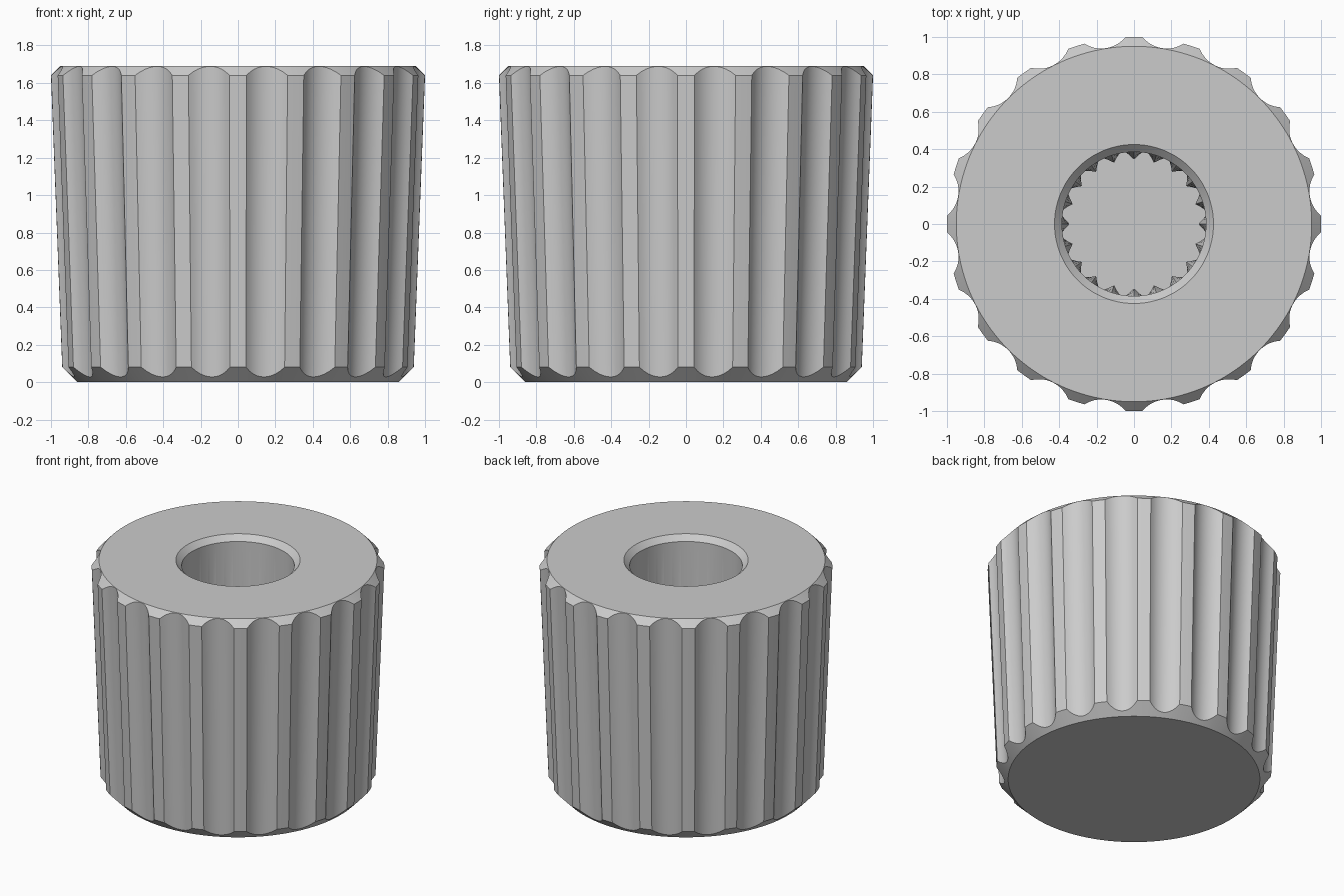
import bpy, bmesh, math

if "Cube" in bpy.data.objects:
    bpy.data.objects.remove(bpy.data.objects["Cube"])

RIBS = 20
STEP = math.radians(360 / RIBS)
RIDGE = math.radians(2.6)            # half angle of each flat ridge
FLUTE_SEGS = 10
FLUTE_R, FLUTE_D = 0.163, 1.113      # flute radius, distance of its axis
Z_TOP, Z_SHOULDER, SLOPE = 1.69, 1.64, 0.0385
R_BASE, R_TOP = 0.86, 0.95
BORE_R, BORE_FLOOR, TOOTH_DEPTH = 0.385, 0.4, 0.04

grey = bpy.data.materials.new("grey plastic")
grey.diffuse_color = (0.6, 0.6, 0.6, 1)
grey.use_nodes = True
grey.node_tree.nodes["Principled BSDF"].inputs["Base Color"].default_value = grey.diffuse_color

# Angles within one rib sector: ridge centre, ridge edge, flute, ridge edge
flute_step = (STEP - 2 * RIDGE) / FLUTE_SEGS
sector = [0] + [RIDGE + i * flute_step for i in range(FLUTE_SEGS + 1)]
tooth_half = RIDGE + 3 * flute_step


def outer_radius(a):
    """Radius of the fluted wall at shoulder height."""
    if a < RIDGE + 1e-6 or a > STEP - RIDGE - 1e-6:
        return 1.0
    p = a - STEP / 2
    return FLUTE_D * math.cos(p) - math.sqrt(FLUTE_R ** 2 - (FLUTE_D * math.sin(p)) ** 2)


def column(a):
    """Radius/height profile from the base edge, over the top, to the bore floor."""
    w = outer_radius(a)
    z_low = (w - SLOPE * Z_SHOULDER - R_BASE) / (1 - SLOPE)
    rise = (1 - w) / (1 + SLOPE)
    tooth = BORE_R - TOOTH_DEPTH * max(0, 1 - min(a, STEP - a) / tooth_half)
    return [(R_BASE, 0), (R_BASE + z_low, z_low),          # lower chamfer
            (1 - rise, Z_SHOULDER + rise), (R_TOP, Z_TOP),  # upper chamfer
            (0.425, Z_TOP), (BORE_R, 1.65),                 # bore chamfer
            (BORE_R, 1.15), (tooth, 1.0), (tooth, BORE_FLOOR)]  # splined bore


bm = bmesh.new()
cols = []
for rib in range(RIBS):
    for a in sector:
        t = rib * STEP + a
        cols.append([bm.verts.new((r * math.cos(t), r * math.sin(t), z))
                     for r, z in column(a)])

# Skin neighbouring columns, then close the base and the bore floor
for c, d in zip(cols, cols[1:] + cols[:1]):
    for i in range(len(c) - 1):
        bm.faces.new((c[i], d[i], d[i + 1], c[i + 1]))
bm.faces.new([c[0] for c in reversed(cols)])
bm.faces.new([c[-1] for c in cols])
# Merge the coincident points where teeth have no lead-in slope change
bmesh.ops.remove_doubles(bm, verts=bm.verts, dist=1e-6)
bmesh.ops.recalc_face_normals(bm, faces=bm.faces)

mesh = bpy.data.meshes.new("fluted_knob")
bm.to_mesh(mesh)
bm.free()
mesh.materials.append(grey)
knob = bpy.data.objects.new("fluted_knob", mesh)
bpy.context.collection.objects.link(knob)
bpy.context.view_layer.objects.active = knob
knob.select_set(True)
bpy.ops.object.shade_smooth_by_angle(angle=math.radians(25))
